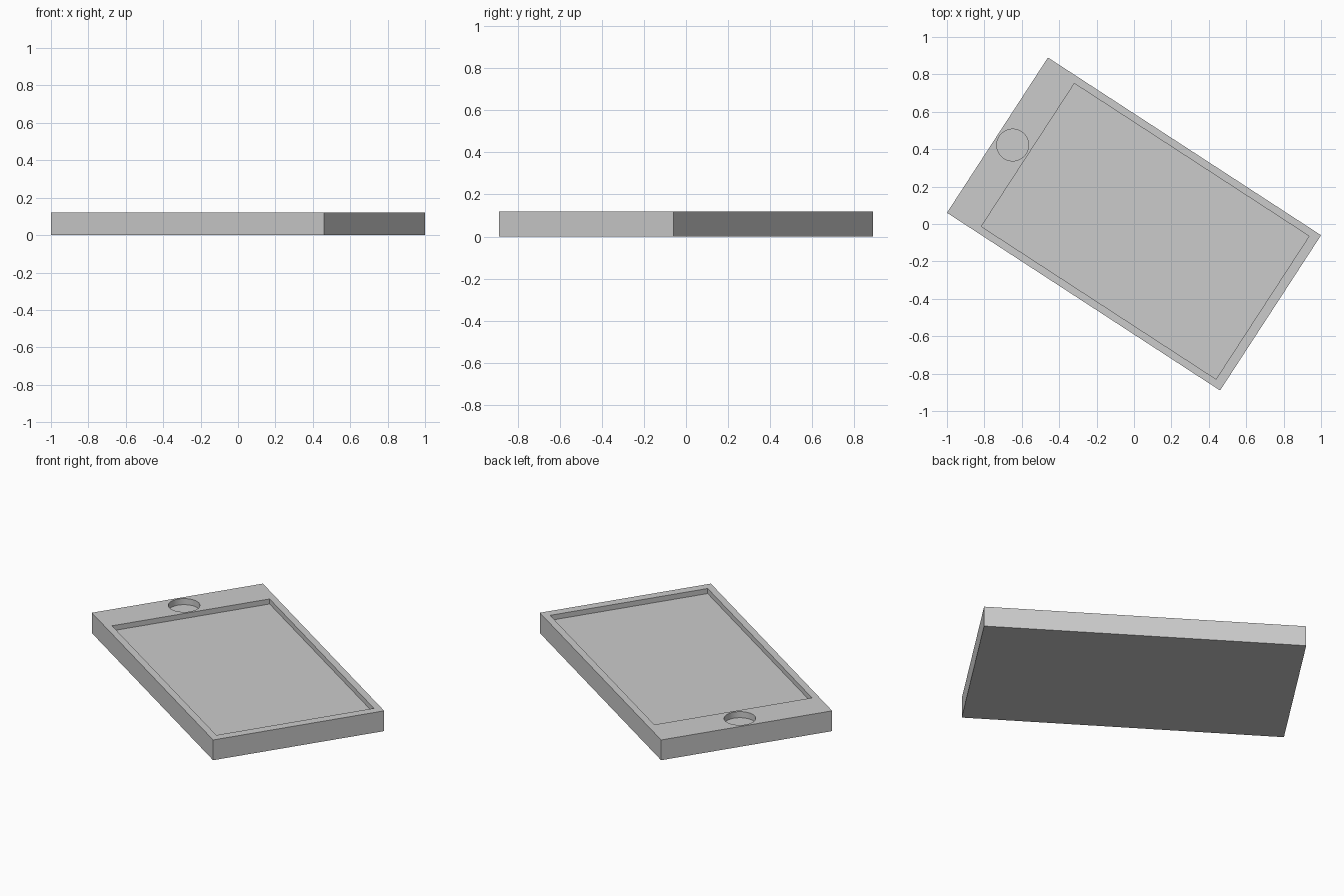
import bpy
import math
from mathutils import Matrix

old = bpy.data.objects.get("Cube")
if old:
    bpy.data.objects.remove(old, do_unlink=True)

LENGTH, WIDTH, HEIGHT = 1.742, 0.99, 0.12
TURN = Matrix.Rotation(math.radians(-33.05), 4, 'Z')

grey = bpy.data.materials.new("plain grey")
grey.use_nodes = True
colour = (0.6, 0.6, 0.6, 1)
grey.diffuse_color = colour
grey.node_tree.nodes["Principled BSDF"].inputs["Base Color"].default_value = colour


def finish(name, location, size):
    """Name the active primitive, size it and turn it with the slab."""
    obj = bpy.context.object
    obj.name = name
    obj.data.transform(TURN @ Matrix.Translation(location) @ Matrix.Diagonal((*size, 1)))
    obj.data.materials.append(grey)
    return obj


def box(name, x0, x1, y0, y1, z0, z1):
    bpy.ops.mesh.primitive_cube_add(size=1)
    centre = ((x0 + x1) / 2, (y0 + y1) / 2, (z0 + z1) / 2)
    return finish(name, centre, (x1 - x0, y1 - y0, z1 - z0))


# Slab body
slab = box("tray_body", -LENGTH / 2, LENGTH / 2, -WIDTH / 2, WIDTH / 2, 0, HEIGHT)

# Shallow rectangular pocket and round recess
pocket = box("pocket_cutter", -0.677, 0.82, -0.456, 0.456, HEIGHT - 0.03, HEIGHT + 0.1)
bpy.ops.mesh.primitive_cylinder_add(vertices=64, radius=0.085, depth=0.2)
recess = finish("round_recess_cutter", (-0.774, 0, HEIGHT - 0.036 + 0.1), (1, 1, 1))

for cutter in (pocket, recess):
    cut = slab.modifiers.new(cutter.name, 'BOOLEAN')
    cut.operation = 'DIFFERENCE'
    cut.solver = 'EXACT'
    cut.object = cutter
    bpy.context.view_layer.objects.active = slab
    bpy.ops.object.modifier_apply(modifier=cut.name)
    bpy.data.objects.remove(cutter, do_unlink=True)

# Smooth round wall, sharp edges elsewhere
bpy.ops.object.select_all(action='DESELECT')
slab.select_set(True)
bpy.context.view_layer.objects.active = slab
bpy.ops.object.shade_smooth_by_angle(angle=math.radians(30))
